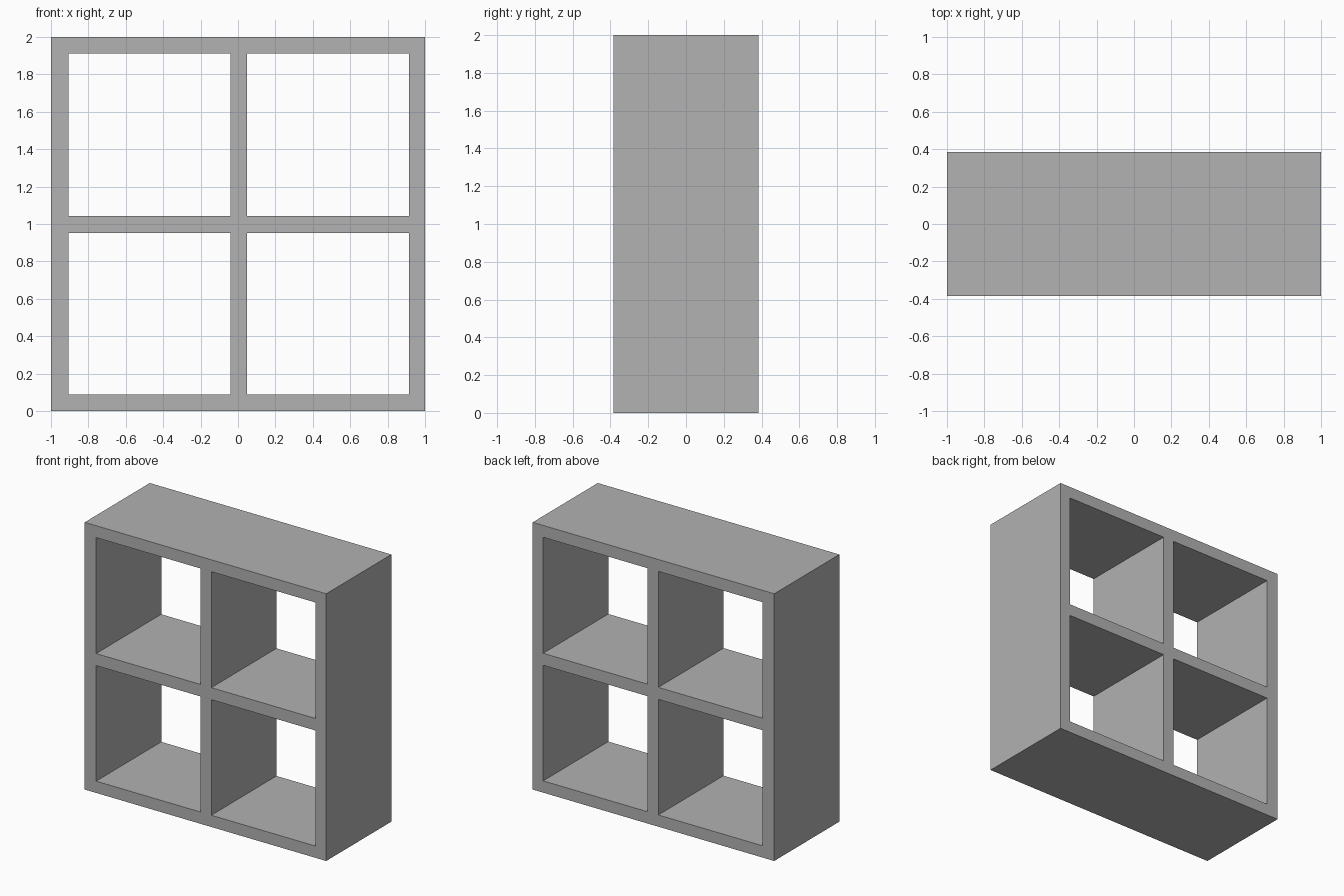
import bpy
import bmesh

if "Cube" in bpy.data.objects:
    bpy.data.objects.remove(bpy.data.objects["Cube"])

DEPTH = 0.77
SHIFT = 0.004                                   # openings sit a hair to the right
X_LINES = [-1.0, -0.909 + SHIFT, -0.045 + SHIFT, 0.045 + SHIFT, 0.909 + SHIFT, 1.0]
Z_LINES = [0.0, 0.088, 0.953, 1.043, 1.911, 2.0]

# Plain grey material
grey = bpy.data.materials.new("plain_grey")
grey.diffuse_color = (0.445, 0.445, 0.445, 1.0)
grey.use_nodes = True
grey.node_tree.nodes["Principled BSDF"].inputs["Base Color"].default_value = grey.diffuse_color

# Front face of the shelf: a grid of boards, leaving the four openings empty
bm = bmesh.new()
grid = [[bm.verts.new((x, -DEPTH / 2, z)) for x in X_LINES] for z in Z_LINES]
for row in range(5):
    for col in range(5):
        if row % 2 and col % 2:
            continue                            # open compartment
        bm.faces.new((grid[row][col], grid[row][col + 1],
                      grid[row + 1][col + 1], grid[row + 1][col]))

# Extrude the boards to the full depth, keeping the front face
result = bmesh.ops.extrude_face_region(bm, geom=bm.faces[:], use_keep_orig=True)
back = [g for g in result["geom"] if isinstance(g, bmesh.types.BMVert)]
bmesh.ops.translate(bm, verts=back, vec=(0, DEPTH, 0))
bmesh.ops.recalc_face_normals(bm, faces=bm.faces[:])

mesh = bpy.data.meshes.new("cube_shelf")
bm.to_mesh(mesh)
bm.free()
mesh.materials.append(grey)
shelf = bpy.data.objects.new("cube_shelf", mesh)
bpy.context.collection.objects.link(shelf)
